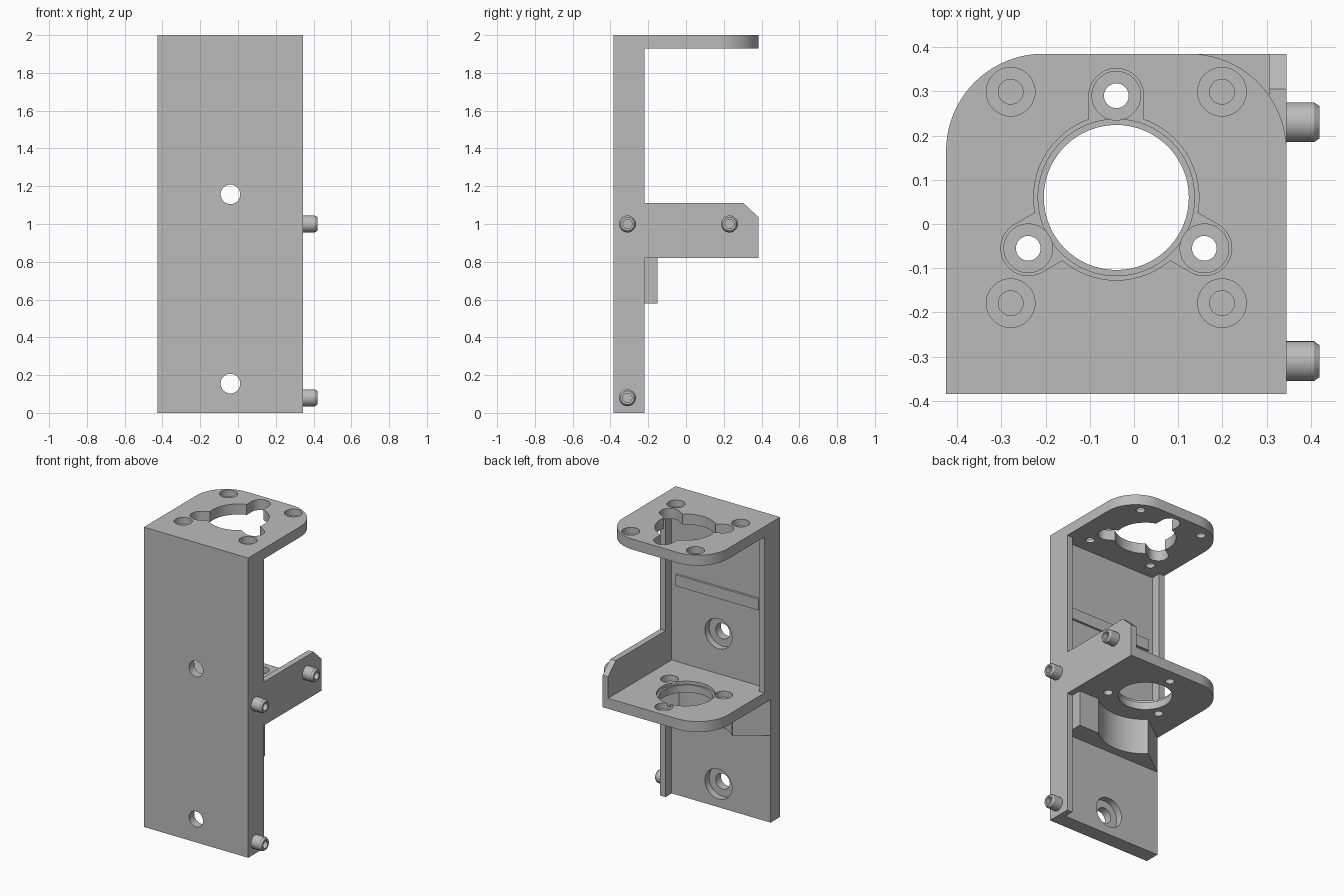
import bpy, bmesh
from math import sin, cos, pi, radians
from mathutils import Matrix, Vector

if "Cube" in bpy.data.objects:
    bpy.data.objects.remove(bpy.data.objects["Cube"], do_unlink=True)

grey = bpy.data.materials.new("plain grey")
grey.use_nodes = True
grey.diffuse_color = (0.5, 0.5, 0.5, 1)
grey.node_tree.nodes["Principled BSDF"].inputs["Base Color"].default_value = (0.5, 0.5, 0.5, 1)

LEFT, RIGHT, FRONT, BACK = 0.345, -0.425, -0.385, 0.385
FLOOR, RAIL, WALL = -0.285, -0.22, 0.04
MID = Vector((-0.04, 0.06))          # axis of the round openings
SHELF, SHELF_TOP, ROOF = 0.82, 0.89, 1.93


def finish(name, bm):
    bmesh.ops.recalc_face_normals(bm, faces=bm.faces)
    mesh = bpy.data.meshes.new(name)
    bm.to_mesh(mesh)
    bm.free()
    obj = bpy.data.objects.new(name, mesh)
    mesh.materials.append(grey)
    bpy.context.collection.objects.link(obj)
    return obj


def prism(name, outline, lo, hi, axis="z"):
    """Extrude a flat outline along one axis."""
    place = {"x": lambda a, b, c: (c, a, b), "y": lambda a, b, c: (a, c, b),
             "z": lambda a, b, c: (a, b, c)}[axis]
    bm = bmesh.new()
    face = bm.faces.new([bm.verts.new(place(a, b, lo)) for a, b in outline])
    ext = bmesh.ops.extrude_face_region(bm, geom=[face])["geom"]
    verts = [v for v in ext if isinstance(v, bmesh.types.BMVert)]
    bmesh.ops.translate(bm, verts=verts, vec=place(0, 0, hi - lo))
    return finish(name, bm)


def box(name, x0, x1, y0, y1, z0, z1):
    return prism(name, [(x0, y0), (x1, y0), (x1, y1), (x0, y1)], z0, z1)


def arc(center, r, start, end, n=20):
    return [(center[0] + r * cos(radians(start + (end - start) * i / n)),
             center[1] + r * sin(radians(start + (end - start) * i / n)))
            for i in range(n + 1)]


def circle(center, r, n=48):
    return arc(center, r, 0, 360, n)[:-1]


def cut(obj, outline, lo, hi, axis="z"):
    cutter = prism("cutter", outline, lo, hi, axis)
    cutter.hide_render = True
    mod = obj.modifiers.new("cut", "BOOLEAN")
    mod.operation, mod.solver, mod.object = "DIFFERENCE", "EXACT", cutter
    bpy.context.view_layer.objects.active = obj
    bpy.ops.object.modifier_apply(modifier=mod.name)
    bpy.data.objects.remove(cutter, do_unlink=True)


def screw_hole(obj, center, lo, hi, depth):
    """Through hole with a counterbore from the top."""
    cut(obj, circle(center, 0.055), hi - depth, hi + 0.1)
    cut(obj, circle(center, 0.028, 32), lo - 0.1, hi)


parts = []

# Front plate with two counterbored mounting holes
plate = box("front_plate", RIGHT, LEFT, FRONT, FLOOR, 0, ROOF)
for z in (0.155, 1.157):
    cut(plate, circle((MID.x, z), 0.1), FLOOR - 0.045, FLOOR + 0.1, "y")
    cut(plate, circle((MID.x, z), 0.052, 32), FRONT - 0.1, FLOOR, "y")
parts.append(plate)

# Side rails and the cross strip inside the channel
parts.append(box("left_rail", LEFT - WALL, LEFT, FLOOR, RAIL, 0, ROOF))
parts.append(box("right_rail", RIGHT, RIGHT + WALL, FLOOR, RAIL, SHELF_TOP, ROOF))
parts.append(box("cross_strip", -0.345, 0.265, FLOOR, FLOOR + 0.015, 1.4, 1.475))

# Top plate with rounded back corners
R = 0.22
top = prism("top_plate", [(RIGHT, FRONT), (LEFT, FRONT)]
            + arc((LEFT - R, BACK - R), R, 0, 90)
            + arc((RIGHT + R, BACK - R), R, 90, 180), ROOF, 2)
cut(top, circle(MID, 0.187, 64), 1.8, 2.1)
LOBES = [MID + 0.23 * Vector((cos(radians(a)), sin(radians(a)))) for a in (90, 210, 330)]
for angle, lobe in zip((90, 210, 330), LOBES):
    side = 0.062 * Vector((cos(radians(angle + 90)), sin(radians(angle + 90))))
    cut(top, arc(lobe, 0.062, angle - 90, angle + 90) + [MID + side, MID - side], 1.8, 2.1)
for sx in (-1, 1):
    for sy in (-1, 1):
        screw_hole(top, MID + Vector((sx * 0.239, sy * 0.239)), ROOF, 2, 0.045)
parts.append(top)

# Shelf with a stepped opening and three screw holes
inner = LEFT - WALL
shelf = prism("shelf", [(RIGHT, FLOOR), (inner, FLOOR), (inner, BACK)]
              + arc((RIGHT + R, BACK - R), R, 90, 180), SHELF, SHELF_TOP)
cut(shelf, circle(MID, 0.177, 64), SHELF_TOP - 0.02, 1)
cut(shelf, circle(MID, 0.164, 64), SHELF - 0.1, SHELF_TOP)
for lobe in LOBES:
    screw_hole(shelf, lobe, SHELF, SHELF_TOP, 0.04)
parts.append(shelf)

# Side arm with a chamfered upper corner
parts.append(prism("side_arm", [(RAIL, SHELF), (BACK, SHELF), (BACK, 1.035),
                                (0.305, 1.11), (RAIL, 1.11)], inner, LEFT, "x"))

# Cradle under the shelf, hollowed by a round seat
cradle = prism("cradle", [(RIGHT, FLOOR), (inner, FLOOR), (inner, -0.15), (-0.24, -0.15)],
               0.58, SHELF)
cut(cradle, circle(MID, 0.287, 80), 0.5, SHELF + 0.1)
parts.append(cradle)

# Studs with chamfered, socketed tips on the left side
PROFILE = [(0, 0), (0.045, 0), (0.045, 0.062), (0.036, 0.075), (0.024, 0.075),
           (0.024, 0.04), (0, 0.04)]
for name, y, z in (("upper_front_stud", -0.31, 1), ("upper_back_stud", 0.23, 1),
                   ("lower_stud", -0.31, 0.08)):
    bm = bmesh.new()
    ring = [bm.verts.new((x, r, 0)) for r, x in PROFILE]
    edges = [bm.edges.new(pair) for pair in zip(ring, ring[1:])]
    bmesh.ops.spin(bm, geom=ring + edges, cent=(0, 0, 0), axis=(1, 0, 0),
                   angle=2 * pi, steps=32)
    bmesh.ops.remove_doubles(bm, verts=bm.verts, dist=0.0001)
    bmesh.ops.transform(bm, verts=bm.verts, matrix=Matrix.Translation((LEFT, y, z)))
    parts.append(finish(name, bm))

# Smooth the curved walls, keep the edges crisp
bpy.ops.object.select_all(action="DESELECT")
for obj in parts:
    obj.select_set(True)
bpy.context.view_layer.objects.active = parts[0]
bpy.ops.object.shade_smooth_by_angle(angle=radians(30))
